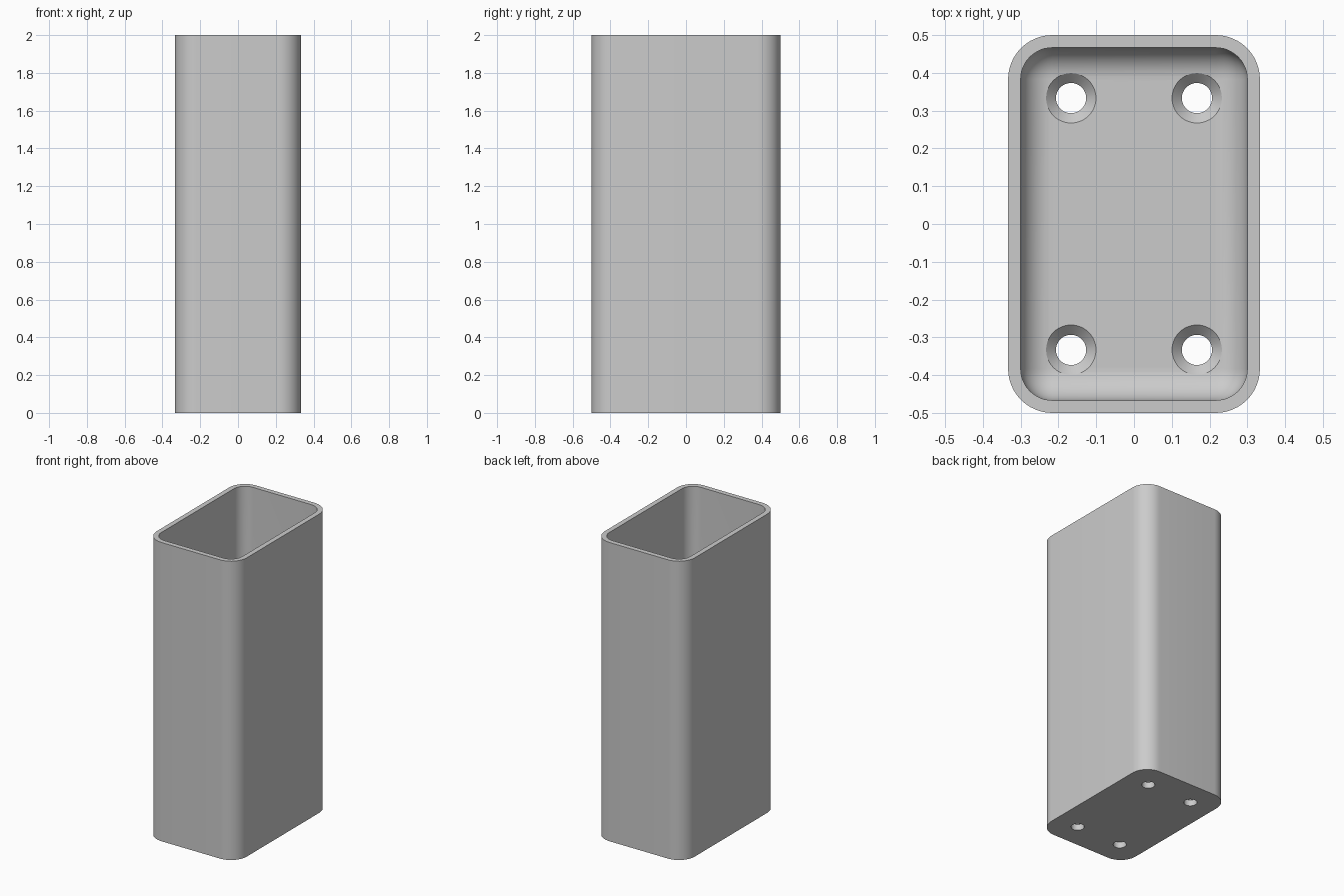
import bpy
import bmesh
import math

default = bpy.data.objects.get("Cube")
if default:
    bpy.data.objects.remove(default, do_unlink=True)

WIDTH, DEPTH, HEIGHT = 2 / 3, 1.0, 2.0
WALL, FLOOR = 1 / 30, 1 / 15
OUTER_R = 0.117
INNER_R = OUTER_R - WALL

grey = bpy.data.materials.new("light grey")
grey.use_nodes = True
colour = (0.6, 0.6, 0.6, 1)
grey.diffuse_color = colour
grey.node_tree.nodes["Principled BSDF"].inputs["Base Color"].default_value = colour


def finish(name, bm):
    bmesh.ops.recalc_face_normals(bm, faces=bm.faces)
    mesh = bpy.data.meshes.new(name)
    bm.to_mesh(mesh)
    bm.free()
    mesh.materials.append(grey)
    obj = bpy.data.objects.new(name, mesh)
    bpy.context.collection.objects.link(obj)
    return obj


def rounded_box(name, width, depth, bottom, top, radius, upright_only):
    bm = bmesh.new()
    bmesh.ops.create_cube(bm, size=1)
    for v in bm.verts:
        v.co.x *= width
        v.co.y *= depth
        v.co.z = top if v.co.z > 0 else bottom
    edges = [e for e in bm.edges
             if not upright_only or abs(e.verts[0].co.z - e.verts[1].co.z) > 0.1]
    bmesh.ops.bevel(bm, geom=edges, offset=radius, offset_type='OFFSET',
                    segments=12, profile=0.5, affect='EDGES', clamp_overlap=True)
    return finish(name, bm)


def screw_hole_cutters(name):
    # Straight bore that opens into a conical seat at the inside floor
    profile = [(0.04, -0.05), (0.04, FLOOR - 0.026), (0.066, FLOOR), (0.066, FLOOR + 0.06)]
    sides = 48
    bm = bmesh.new()
    for sx in (-1, 1):
        for sy in (-1, 1):
            rings = []
            for r, z in profile:
                rings.append([bm.verts.new((sx * WIDTH / 4 + r * math.cos(a),
                                            sy * DEPTH / 3 + r * math.sin(a), z))
                              for a in (math.tau * i / sides for i in range(sides))])
            for low, high in zip(rings, rings[1:]):
                for i in range(sides):
                    j = (i + 1) % sides
                    bm.faces.new((low[i], low[j], high[j], high[i]))
            bm.faces.new(rings[0][::-1])
            bm.faces.new(rings[-1])
    return finish(name, bm)


# Outer body, hollow with a filleted floor, and four screw holes
body = rounded_box("holder_body", WIDTH, DEPTH, 0, HEIGHT, OUTER_R, True)
cavity = rounded_box("cavity_cutter", WIDTH - 2 * WALL, DEPTH - 2 * WALL,
                     FLOOR, HEIGHT + 0.3, INNER_R, False)
holes = screw_hole_cutters("screw_hole_cutter")

bpy.ops.object.select_all(action='DESELECT')
body.select_set(True)
bpy.context.view_layer.objects.active = body
for cutter in (cavity, holes):
    mod = body.modifiers.new(cutter.name, 'BOOLEAN')
    mod.operation = 'DIFFERENCE'
    mod.solver = 'EXACT'
    mod.object = cutter
    bpy.ops.object.modifier_apply(modifier=mod.name)
for cutter in (cavity, holes):
    bpy.data.objects.remove(cutter, do_unlink=True)

bpy.ops.object.shade_smooth_by_angle(angle=math.radians(30))
